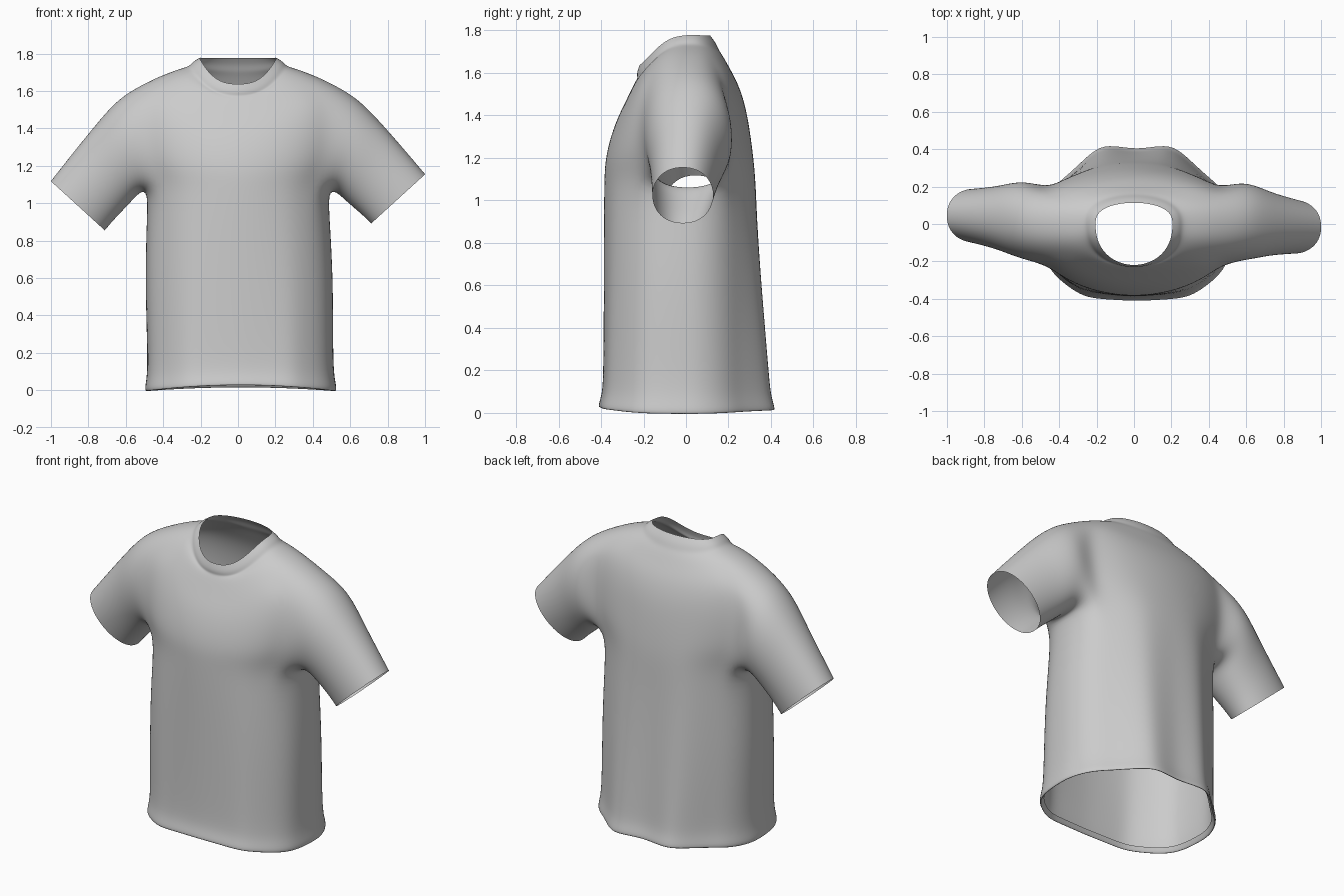
import bpy, bmesh
from math import sin, cos, pi, exp, copysign

if "Cube" in bpy.data.objects:
    bpy.data.objects.remove(bpy.data.objects["Cube"])

N = 32                 # columns around the body
HALF = 3               # armhole half width in columns
A0, A1 = 7, 11         # first and last body row of the armhole

# Body tube, turned-in hem to armpit: height, half width, front depth, back depth
TUBE = [
    (.025, .490, .390, .375),
    (-.014, .506, .408, .395),
    (.006, .518, .415, .402),
    (.070, .503, .395, .382),
    (.20, .499, .390, .375),
    (.60, .506, .388, .350),
    (.92, .491, .388, .333),
    (1.09, .480, .386, .328),
]
# Yoke, chest to collar: side x, z, front depth, z, back depth, z
YOKE = [
    (.545, 1.22, .383, 1.18, .318, 1.20),
    (.565, 1.36, .362, 1.28, .302, 1.33),
    (.572, 1.50, .327, 1.38, .280, 1.45),
    (.545, 1.625, .287, 1.46, .246, 1.55),
    (.400, 1.690, .258, 1.52, .207, 1.62),
    (.300, 1.722, .238, 1.56, .174, 1.68),
    (.260, 1.735, .228, 1.575, .156, 1.705),
    (.243, 1.757, .234, 1.595, .142, 1.740),
    (.207, 1.778, .220, 1.637, .114, 1.776),
]
# Sleeve rings: top x, z, bottom x, z, half depth
SLEEVE = [
    (.635, 1.575, .520, 1.062, .220),
    (.715, 1.485, .570, 1.012, .198),
    (.800, 1.388, .620, .966, .175),
    (.900, 1.270, .668, .922, .158),
    (1.003, 1.145, .710, .878, .145),
]


def tube_row(z, w, front, back):
    k = max(0, 1 - z / .2)          # the hem lifts a little at front and back
    return (w, z, front, z + .032 * k, back, z + .02 * k)


def spow(v, p):
    return copysign(abs(v) ** p, v)


def body_point(row, j):
    w, zs, yf, zf, yb, zb = row
    a = 2 * pi * j / N
    c, s = cos(a), sin(a)
    # boxy front at the hem, squared shoulders, squared back at the neck
    front_pow = .62 + .24 * min(1, max(0, zs) / 1.15) ** 2
    back_pow = 1 - .14 * min(1, max(0, zs) / 1.2) ** 2 - .7 * max(0, zs - 1.6)
    if abs(s) < 1e-6:
        y, zc = 0, zf
    elif s < 0:
        y, zc = yf * spow(s, front_pow), zf
    else:
        y, zc = yb * spow(s, back_pow), zb
    round_pow = 2.8 if zs > 1.73 else 2     # rounder neckline
    x, z = w * c, zc + (zs - zc) * abs(c) ** round_pow
    # soft hanging folds, fading out towards the chest
    fade = min(1, max(0, 1 - z / 1.3))
    if s > .1:
        y += .055 * fade * exp(-((abs(x) - .18) / .09) ** 2)
        y -= .015 * fade * exp(-((abs(x) - .36) / .06) ** 2)
    elif s < -.1:
        y -= .022 * fade * exp(-((abs(x) - .27) / .08) ** 2)
    return (x + .015 * max(0, 1 - z), y, z)


bm = bmesh.new()
rows = [tube_row(*t) for t in TUBE] + YOKE
body = [[bm.verts.new(body_point(r, j)) for j in range(N)] for r in rows]

# Torso and collar, leaving the armholes open
for r in range(len(rows) - 1):
    for j in range(N):
        side = (j + HALF) % (N // 2) < 2 * HALF
        if side and A0 <= r < A1:
            continue
        k = (j + 1) % N
        bm.faces.new((body[r][j], body[r][k], body[r + 1][k], body[r + 1][j]))

# Sleeves, grown from the armhole loops
soft = []
cells = [(A0, j) for j in range(-HALF, HALF + 1)]
cells += [(r, HALF) for r in range(A0 + 1, A1)]
cells += [(A1, j) for j in range(HALF, -HALF - 1, -1)]
cells += [(r, -HALF) for r in range(A1 - 1, A0, -1)]
M = len(cells)
for sx in (1, -1):
    ring = [body[r][j % N if sx > 0 else (N // 2 - j) % N] for r, j in cells]
    soft += ring
    for n, (tx, tz, bx, bz, d) in enumerate(SLEEVE):
        t = n / (len(SLEEVE) - 1)
        cy = .02 * (1 - t) + (-.015 if sx > 0 else .045) * t
        dz = (.012 if sx > 0 else -.025) * t
        new = []
        for i in range(M):
            a = -pi / 2 + 2 * pi * (i - HALF) / M
            u, v = spow(cos(a), .9), sin(a)
            new.append(bm.verts.new((sx * ((tx + bx) / 2 + (tx - bx) / 2 * v),
                                     cy + d * u,
                                     (tz + bz) / 2 + (tz - bz) / 2 * v + dz)))
        for i in range(M):
            k = (i + 1) % M
            bm.faces.new((ring[i], ring[k], new[k], new[i]))
        ring = new
        if n == 0:
            soft += new

# Relax the armhole seam
for _ in range(2):
    bmesh.ops.smooth_vert(bm, verts=soft, factor=.3,
                          use_axis_x=True, use_axis_y=True, use_axis_z=True)
bmesh.ops.recalc_face_normals(bm, faces=bm.faces)
for f in bm.faces:
    f.smooth = True

mesh = bpy.data.meshes.new("tshirt")
bm.to_mesh(mesh)
bm.free()
shirt = bpy.data.objects.new("tshirt", mesh)
bpy.context.collection.objects.link(shirt)
sub = shirt.modifiers.new("smooth_cloth", 'SUBSURF')
sub.levels = sub.render_levels = 2
